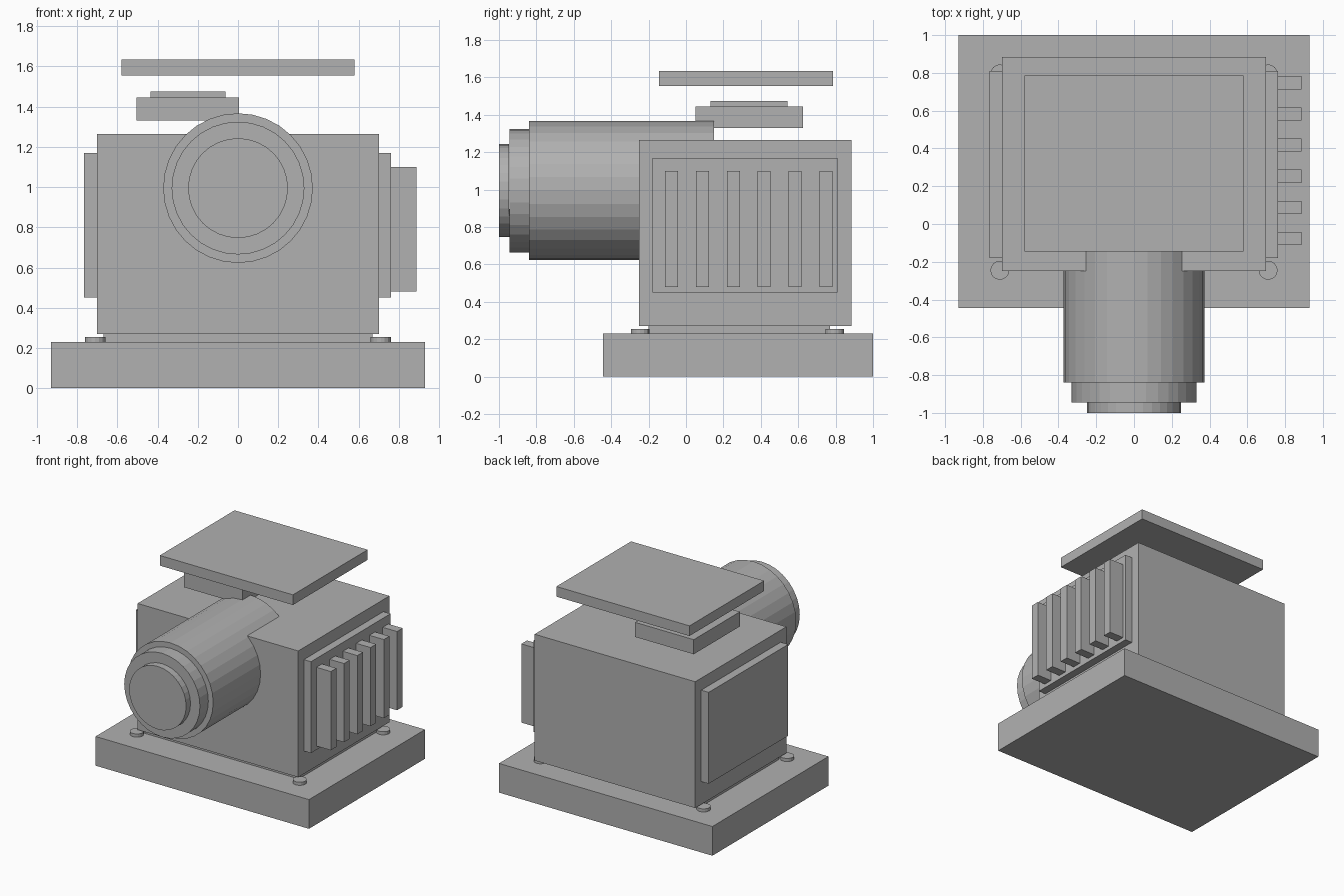
import bpy
import math

cube = bpy.data.objects.get("Cube")
if cube:
    bpy.data.objects.remove(cube, do_unlink=True)

grey = bpy.data.materials.new("machine_grey")
grey.use_nodes = True
colour = (0.44, 0.44, 0.44, 1)
grey.diffuse_color = colour
grey.node_tree.nodes["Principled BSDF"].inputs["Base Color"].default_value = colour


def finish(name):
    obj = bpy.context.object
    obj.name = name
    obj.data.materials.append(grey)
    return obj


def box(name, x, y, z):
    """Box from (min, max) ranges along each axis."""
    bpy.ops.mesh.primitive_cube_add(size=1, location=[sum(r) / 2 for r in (x, y, z)])
    obj = finish(name)
    obj.scale = [r[1] - r[0] for r in (x, y, z)]
    bpy.ops.object.transform_apply(location=False, rotation=False, scale=True)
    return obj


def drum(name, radius, y, z):
    """Cylinder lying along the y axis."""
    bpy.ops.mesh.primitive_cylinder_add(
        vertices=32, radius=radius, depth=y[1] - y[0],
        location=(0, sum(y) / 2, z), rotation=(math.pi / 2, 0, 0))
    return finish(name)


# Base, plinth and main housing
box("base_slab", (-0.93, 0.93), (-0.445, 1.0), (0, 0.23))
box("plinth", (-0.67, 0.67), (-0.2, 0.77), (0.23, 0.275))
box("housing", (-0.7, 0.7), (-0.25, 0.885), (0.27, 1.265))

# Bolts at the corners of the housing
for x in (-0.71, 0.71):
    for y in (-0.245, 0.795):
        bpy.ops.mesh.primitive_cylinder_add(
            vertices=16, radius=0.05, depth=0.025, location=(x, y, 0.2425))
        finish("anchor_bolt")

# Side panels, with cooling fins on the left one
side_y, side_z = (-0.18, 0.81), (0.45, 1.17)
box("right_panel", (-0.765, -0.7), side_y, side_z)
box("left_panel", (0.7, 0.762), side_y, side_z)
for i in range(6):
    y = -0.077 + i * 0.165
    box("cooling_fin", (0.762, 0.887), (y - 0.035, y + 0.035), (0.48, 1.1))

# Stepped motor barrel on the front
drum("motor_barrel", 0.372, (-0.84, 0.15), 0.995)
drum("motor_collar", 0.33, (-0.945, -0.84), 0.995)
drum("motor_cap", 0.248, (-1.0, -0.945), 0.995)

# Terminal box and the raised cover
box("terminal_box", (-0.505, 0.005), (0.05, 0.625), (1.33, 1.445))
box("terminal_lid", (-0.435, -0.062), (0.13, 0.542), (1.445, 1.475))
box("top_cover", (-0.58, 0.58), (-0.145, 0.785), (1.555, 1.635))
